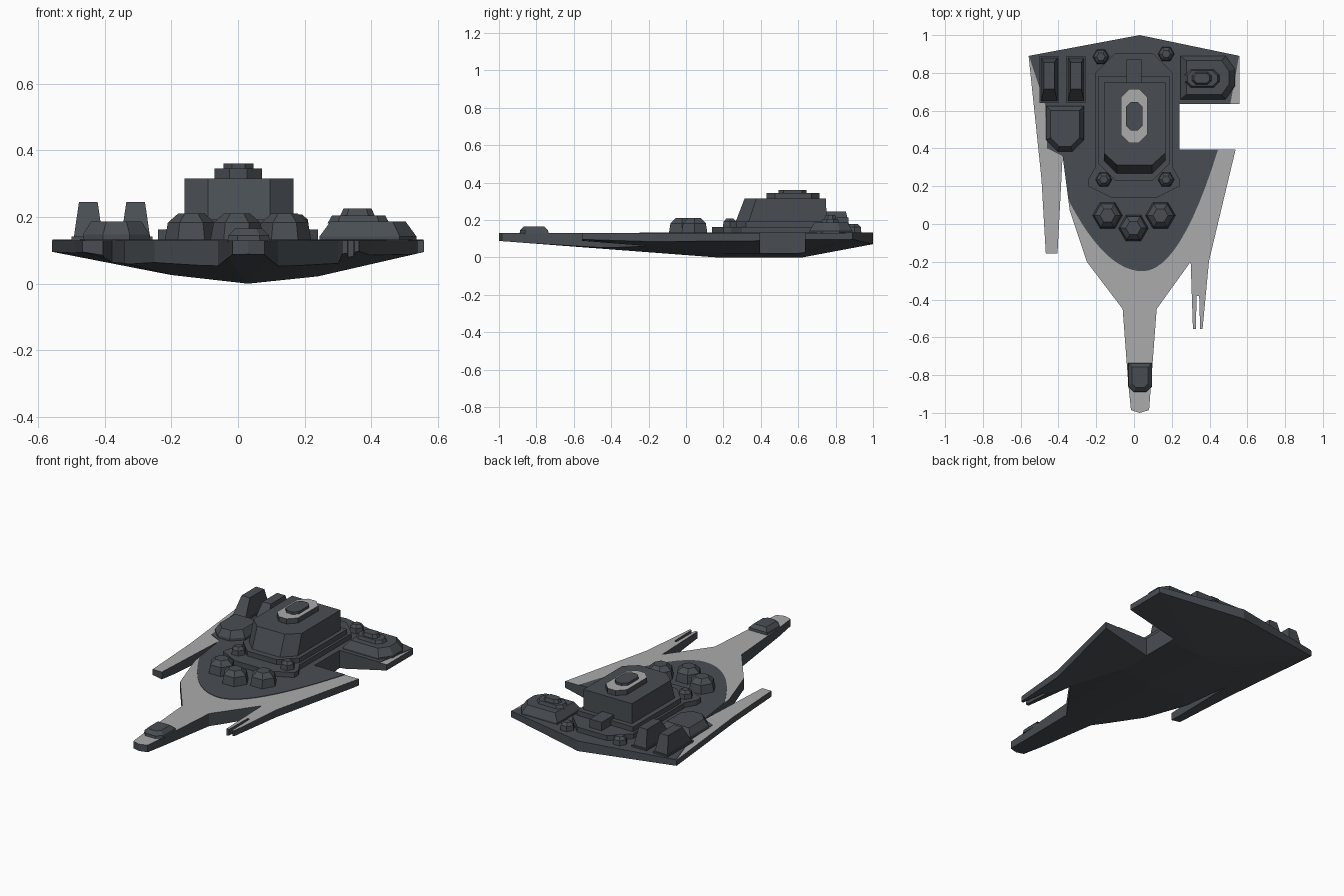
import bpy, bmesh, math


def material(name, rgb):
    m = bpy.data.materials.new(name)
    m.diffuse_color = (*rgb, 1)
    return m


DARK = material("dark grey", (0.066, 0.076, 0.087))
LIGHT = material("light grey", (0.41, 0.41, 0.41))


def add_object(name, bm, light_top=False):
    bmesh.ops.recalc_face_normals(bm, faces=bm.faces)
    bm.normal_update()
    if light_top:
        for f in bm.faces:
            f.material_index = 1 if f.normal.z > 0.9 else 0
    me = bpy.data.meshes.new(name)
    bm.to_mesh(me)
    bm.free()
    me.materials.append(DARK)
    me.materials.append(LIGHT)
    ob = bpy.data.objects.new(name, me)
    bpy.context.collection.objects.link(ob)
    return ob


def stack(name, outline, levels, light_top=False):
    """Loft an outline through levels of (z, x scale, y scale, y shift)."""
    xs, ys = [p[0] for p in outline], [p[1] for p in outline]
    cx, cy = (min(xs) + max(xs)) / 2, (min(ys) + max(ys)) / 2
    bm = bmesh.new()
    rings = [[bm.verts.new((cx + (x - cx) * sx, cy + (y - cy) * sy + dy, z))
              for x, y in outline] for z, sx, sy, dy in levels]
    n = len(outline)
    bm.faces.new(rings[0][::-1])
    bm.faces.new(rings[-1])
    for a, b in zip(rings, rings[1:]):
        for i in range(n):
            j = (i + 1) % n
            bm.faces.new((a[i], a[j], b[j], b[i]))
    return add_object(name, bm, light_top)


def box(x0, x1, y0, y1, front=0.0, back=0.0):
    """Rectangle with front and back corners cut off by the given amounts."""
    pts = [(x0 + front, y0), (x1 - front, y0)]
    pts += [(x1, y0 + front)] if front else []
    pts += [(x1, y1 - back)] if back else []
    pts += [(x1 - back, y1), (x0 + back, y1)]
    pts += [(x0, y1 - back)] if back else []
    pts += [(x0, y0 + front)] if front else []
    return pts


def hexagon(x, y, r):
    return [(x + r * math.cos(i * math.pi / 3), y + r * math.sin(i * math.pi / 3))
            for i in range(6)]


# Hull: plan outline with light top, cut to a shallow faceted keel
outline = [(0.03, 1), (-0.558, 0.89), (-0.49, 0.24), (-0.467, -0.155), (-0.405, -0.155),
           (-0.378, 0.36), (-0.34, 0.07), (-0.25, -0.2), (-0.06, -0.45), (-0.03, -0.85),
           (-0.016, -0.985), (0.03, -1), (0.08, -0.985), (0.09, -0.85), (0.12, -0.45),
           (0.30, -0.20), (0.312, -0.555), (0.328, -0.555), (0.331, -0.38), (0.345, -0.38),
           (0.35, -0.555), (0.363, -0.555), (0.397, -0.196), (0.538, 0.395),
           (0.24, 0.395), (0.24, 0.635), (0.558, 0.635), (0.558, 0.89)]
hull = stack("hull", outline, [(-0.05, 1, 1, 0), (0.13, 1, 1, 0)], light_top=True)

rim = [(0.03, 1.02, 0.075), (-0.58, 0.9, 0.10), (0.58, 0.9, 0.10), (0.58, 0.39, 0.10),
       (-0.49, -0.17, 0.10), (0.37, -0.58, 0.10), (-0.04, -1.02, 0.09), (0.1, -1.02, 0.09)]
keel = [(0.03, 0.17, 0), (0.03, 0.62, 0), (-0.2, 0.2, 0.026), (-0.2, 0.6, 0.026),
        (0.24, 0.2, 0.022), (0.24, 0.6, 0.022)]
bm = bmesh.new()
for p in rim + keel + [(x, y, 0.5) for x, y, z in rim]:
    bm.verts.new(p)
bmesh.ops.convex_hull(bm, input=bm.verts)
cutter = add_object("keel_cutter", bm)
cutter.hide_render = True
mod = hull.modifiers.new("keel", 'BOOLEAN')
mod.operation, mod.solver, mod.object = 'INTERSECT', 'EXACT', cutter
bpy.context.view_layer.update()
shaped = bpy.data.meshes.new_from_object(hull.evaluated_get(bpy.context.evaluated_depsgraph_get()))
hull.modifiers.clear()
hull.data = shaped
bpy.data.objects.remove(cutter)

# Dark deck with a curved front edge
deck = [(0.03, 1), (-0.556, 0.89), (-0.47, 0.63), (-0.46, 0.40), (-0.378, 0.36)]
for i in range(25):
    x = -0.345 + 0.79 * i / 24
    deck.append((x, -0.25 + (2.45 if x < 0.045 else 4.03) * (x - 0.045) ** 2))
deck += [(0.24, 0.395), (0.24, 0.635), (0.51, 0.635), (0.556, 0.89)]
stack("deck_plate", deck, [(0.129, 1, 1, 0), (0.133, 1, 1, 0)])

# Stepped base of the tower
skirt = [(-0.12, 0.14), (0.12, 0.14), (0.24, 0.2), (0.24, 0.24), (0.205, 0.3), (0.205, 0.8),
         (0.1, 0.905), (-0.1, 0.905), (-0.205, 0.8), (-0.205, 0.3), (-0.24, 0.24), (-0.24, 0.2)]
stack("tower_skirt", skirt, [(0.13, 1, 1, 0), (0.163, 1, 1, 0)])
stack("tower_step", box(-0.19, 0.19, 0.23, 0.78, 0.09), [(0.16, 1, 1, 0), (0.193, 1, 1, 0)])

# Main tower, raked at the front
stack("tower", box(-0.16, 0.166, 0.265, 0.75, 0.07),
      [(0.19, 1, 1, 0), (0.315, 1, 0.90, 0.024)])
stack("tower_ring", box(-0.07, 0.072, 0.43, 0.715, 0.045, 0.045),
      [(0.313, 1, 1, 0), (0.346, 1, 1, 0)], light_top=True)
stack("tower_cap", box(-0.043, 0.046, 0.495, 0.645, 0.025, 0.025),
      [(0.344, 1, 1, 0), (0.361, 1, 1, 0)])
stack("rear_box", box(-0.04, 0.04, 0.745, 0.87), [(0.16, 1, 1, 0), (0.215, 1, 1, 0)])

# Three hexagonal domes ahead of the tower
for i, (x, y) in enumerate([(-0.14, 0.045), (-0.003, -0.022), (0.14, 0.045)]):
    stack(f"dome_{i + 1}", hexagon(x, y, 0.08),
          [(0.13, 1, 1, 0), (0.183, 0.88, 0.88, 0), (0.21, 0.5, 0.5, 0)])

# Small hexagonal studs
for i, (x, y, z) in enumerate([(-0.175, 0.885, 0.13), (0.17, 0.9, 0.13),
                               (-0.16, 0.235, 0.16), (0.17, 0.235, 0.16)]):
    stack(f"stud_{i + 1}", hexagon(x, y, 0.044),
          [(z, 1, 1, 0), (z + 0.032, 0.9, 0.9, 0), (z + 0.048, 0.5, 0.5, 0)])

# Pair of tall fins at the rear left
for i, x in enumerate((-0.449, -0.307)):
    stack(f"fin_{i + 1}", box(x - 0.05, x + 0.05, 0.64, 0.89),
          [(0.13, 1, 1, 0), (0.142, 1, 1, 0), (0.142, 0.86, 0.92, 0),
           (0.245, 0.56, 0.56, 0.02)])

# Left gun housing
stack("left_housing", box(-0.465, -0.265, 0.385, 0.625, 0.06),
      [(0.13, 1, 1, 0), (0.148, 1, 1, 0), (0.186, 0.76, 0.8, 0)])

# Right pod with a stepped turret
pod = [(0.245, 0.66), (0.485, 0.66), (0.535, 0.73), (0.535, 0.82), (0.485, 0.89), (0.245, 0.89)]
stack("right_pod", pod, [(0.13, 1, 1, 0), (0.142, 1, 1, 0), (0.186, 0.78, 0.78, 0)])
stack("pod_turret", box(0.268, 0.455, 0.722, 0.82, 0.03, 0.03),
      [(0.18, 1, 1, 0), (0.205, 0.85, 0.85, 0)])
stack("pod_turret_cap", box(0.305, 0.412, 0.738, 0.805, 0.02, 0.02),
      [(0.2, 1, 1, 0), (0.226, 0.78, 0.78, 0)])

# Nose gun housing
stack("nose_housing", box(-0.032, 0.096, -0.89, -0.735, 0.03),
      [(0.125, 1, 1, 0), (0.145, 0.95, 0.97, 0), (0.165, 0.65, 0.7, 0)])
